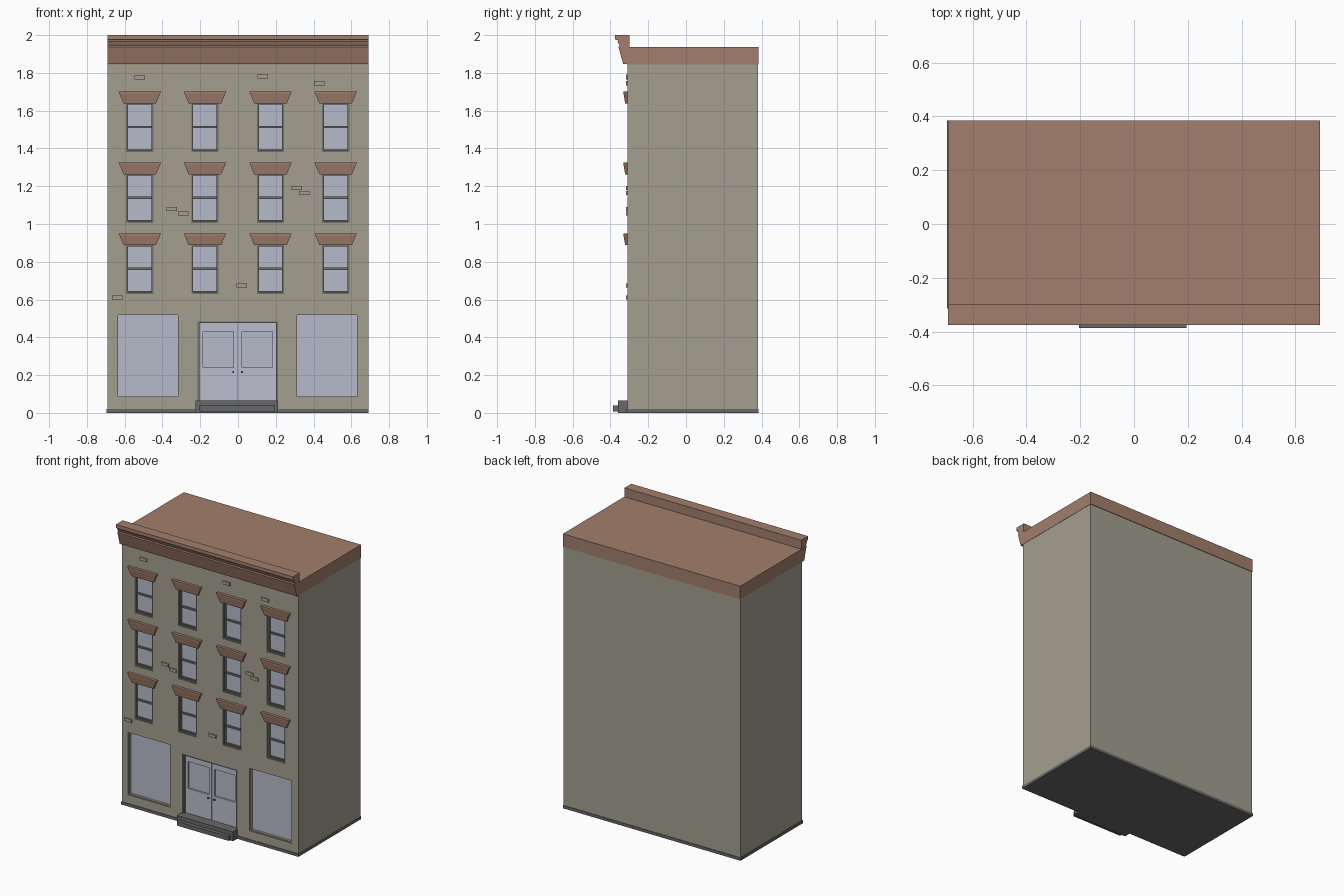
import bpy, bmesh, math
from mathutils import Matrix

if "Cube" in bpy.data.objects:
    bpy.data.objects.remove(bpy.data.objects["Cube"])


def material(name, r, g, b):
    m = bpy.data.materials.new(name)
    m.diffuse_color = (r, g, b, 1)
    m.use_nodes = True
    m.node_tree.nodes["Principled BSDF"].inputs["Base Color"].default_value = m.diffuse_color
    return m


WALL = material("stone_wall", 0.37, 0.345, 0.275)
BROWN = material("brown_trim", 0.36, 0.21, 0.15)
GLASS = material("pale_glass", 0.47, 0.49, 0.59)
FRAME = material("grey_frame", 0.17, 0.165, 0.15)
STONE = material("dark_stone", 0.14, 0.14, 0.14)
DOOR = material("door_paint", 0.50, 0.52, 0.61)

FRONT = -0.31
WIN_X = (-0.52, -0.175, 0.172, 0.517)
WIN_Z = (0.63, 1.005, 1.38)
WIN_W, WIN_H = 0.072, 0.262
SHOPS = ((-0.642, -0.31), (0.306, 0.637))


def finish(name, bm, mat):
    bmesh.ops.recalc_face_normals(bm, faces=bm.faces)
    me = bpy.data.meshes.new(name)
    bm.to_mesh(me)
    bm.free()
    me.materials.append(mat)
    ob = bpy.data.objects.new(name, me)
    bpy.context.collection.objects.link(ob)
    return ob


def boxes(name, mat, items):
    """Join boxes given as (x0, x1, y0, y1, z0, z1)."""
    bm = bmesh.new()
    for x0, x1, y0, y1, z0, z1 in items:
        m = Matrix.Translation(((x0 + x1) / 2, (y0 + y1) / 2, (z0 + z1) / 2)) \
            @ Matrix.Diagonal((x1 - x0, y1 - y0, z1 - z0, 1))
        bmesh.ops.create_cube(bm, size=1, matrix=m)
    return finish(name, bm, mat)


def ring(x0, x1, z0, z1, t, y0, y1):
    """Four bars around a rectangular opening."""
    return [(x0, x0 + t, y0, y1, z0, z1), (x1 - t, x1, y0, y1, z0, z1),
            (x0 + t, x1 - t, y0, y1, z0, z0 + t), (x0 + t, x1 - t, y0, y1, z1 - t, z1)]


def prism(name, mat, profile, x0, x1, flare=0.0):
    """Sweep a (y, z) profile along x; flare widens the ends with height."""
    bm = bmesh.new()
    zmin = min(z for _, z in profile)
    a = [bm.verts.new((x0 - flare * (z - zmin), y, z)) for y, z in profile]
    b = [bm.verts.new((x1 + flare * (z - zmin), y, z)) for y, z in profile]
    bm.faces.new(a)
    bm.faces.new(b[::-1])
    n = len(profile)
    for i in range(n):
        j = (i + 1) % n
        bm.faces.new((a[i], b[i], b[j], a[j]))
    return finish(name, bm, mat)


# Main walls with recessed openings
walls = boxes("walls", WALL, [(-0.69, 0.69, FRONT, 0.38, 0.015, 1.85)])
holes = [(x - WIN_W, x + WIN_W, -0.4, -0.28, z, z + WIN_H) for x in WIN_X for z in WIN_Z]
holes += [(a, b, -0.4, -0.28, 0.08, 0.525) for a, b in SHOPS]
holes += [(-0.215, 0.212, -0.4, -0.27, 0.055, 0.485)]
cutter = boxes("opening_cutter", WALL, holes)
cutter.hide_render = True
cut = walls.modifiers.new("openings", "BOOLEAN")
cut.operation, cut.solver, cut.object = "DIFFERENCE", "EXACT", cutter
bpy.context.view_layer.objects.active = walls
bpy.ops.object.modifier_apply(modifier="openings")
bpy.data.objects.remove(cutter)

# Plinth, roof and front cornice
boxes("plinth", STONE, [(-0.695, 0.692, -0.314, 0.384, 0, 0.02)])
boxes("roof", BROWN, [(-0.692, 0.692, -0.312, 0.384, 1.845, 1.937)])
prism("front_cornice", BROWN,
      [(-0.30, 1.846), (-0.332, 1.846), (-0.358, 1.938), (-0.352, 1.944), (-0.362, 1.966),
       (-0.360, 1.974), (-0.376, 1.976), (-0.376, 2.0), (-0.30, 2.0)], -0.691, 0.691)

# Upper sash windows with flared lintels
frames, panes = [], []
for x in WIN_X:
    for z in WIN_Z:
        x0, x1, z1 = x - WIN_W, x + WIN_W, z + WIN_H
        mid = z + WIN_H * 0.51
        frames += ring(x0, x1, z, z1, 0.010, -0.306, -0.281)
        frames += [(x0 + 0.01, x1 - 0.01, -0.298, -0.281, mid - 0.006, mid + 0.006)]
        frames += [(x0 + 0.01, x1 - 0.01, -0.298, -0.281, z + 0.01, z + 0.015)]
        panes.append((x0 + 0.01, x1 - 0.01, -0.288, -0.280, z + 0.01, z1 - 0.01))
        lz = z1 - 0.004
        prism("lintel", BROWN, [(-0.305, lz), (-0.322, lz), (-0.331, lz + 0.052),
                                (-0.331, lz + 0.063), (-0.305, lz + 0.063)],
              x - 0.086, x + 0.086, 0.42)
boxes("window_frames", FRAME, frames)
boxes("window_panes", GLASS, panes)

# Shop windows
frames, panes = [], []
for a, b in SHOPS:
    frames += ring(a, b, 0.08, 0.525, 0.007, -0.305, -0.281)
    panes.append((a + 0.007, b - 0.007, -0.288, -0.280, 0.087, 0.518))
boxes("shop_window_frames", WALL, frames)
boxes("shop_panes", GLASS, panes)

# Double door: frame, framed leaves, glass and knobs
boxes("door_frame", FRAME, [(-0.215, -0.205, -0.309, -0.271, 0.055, 0.485),
                            (0.202, 0.212, -0.309, -0.271, 0.055, 0.485),
                            (-0.205, 0.202, -0.309, -0.271, 0.475, 0.485)])
leaves, glass, knobs = [], [], []
for a, b, knob in ((-0.205, -0.003, -0.03), (0.0, 0.202, -0.02)):
    leaves += [(a, a + 0.02, -0.292, -0.27, 0.06, 0.475),
               (b - 0.02, b, -0.292, -0.27, 0.06, 0.475),
               (a + 0.02, b - 0.02, -0.292, -0.27, 0.06, 0.24),
               (a + 0.02, b - 0.02, -0.292, -0.27, 0.43, 0.475)]
    glass.append((a + 0.02, b - 0.02, -0.280, -0.270, 0.24, 0.43))
boxes("door_leaves", DOOR, leaves)
boxes("door_glass", GLASS, glass)
boxes("door_gap", FRAME, [(-0.003, 0.0, -0.288, -0.271, 0.06, 0.475)])
boxes("door_knobs", FRAME, [(x - 0.005, x + 0.005, -0.302, -0.29, 0.212, 0.222)
                            for x in (-0.025, 0.022)])

# Entrance steps
boxes("lower_step", STONE, [(-0.205, 0.195, -0.386, -0.30, 0.008, 0.038)])
boxes("upper_step", STONE, [(-0.225, 0.213, -0.360, -0.28, 0.0, 0.065)])

# Loose raised bricks on the facade
bricks = []
for x, z in ((0.13, 1.78), (-0.52, 1.775), (0.43, 1.745), (0.31, 1.19), (0.35, 1.165),
             (-0.35, 1.08), (-0.29, 1.055), (0.02, 0.675), (-0.64, 0.61)):
    bricks.append((x - 0.028, x + 0.028, -0.318, -0.305, z - 0.011, z + 0.011))
boxes("raised_bricks", WALL, bricks)
